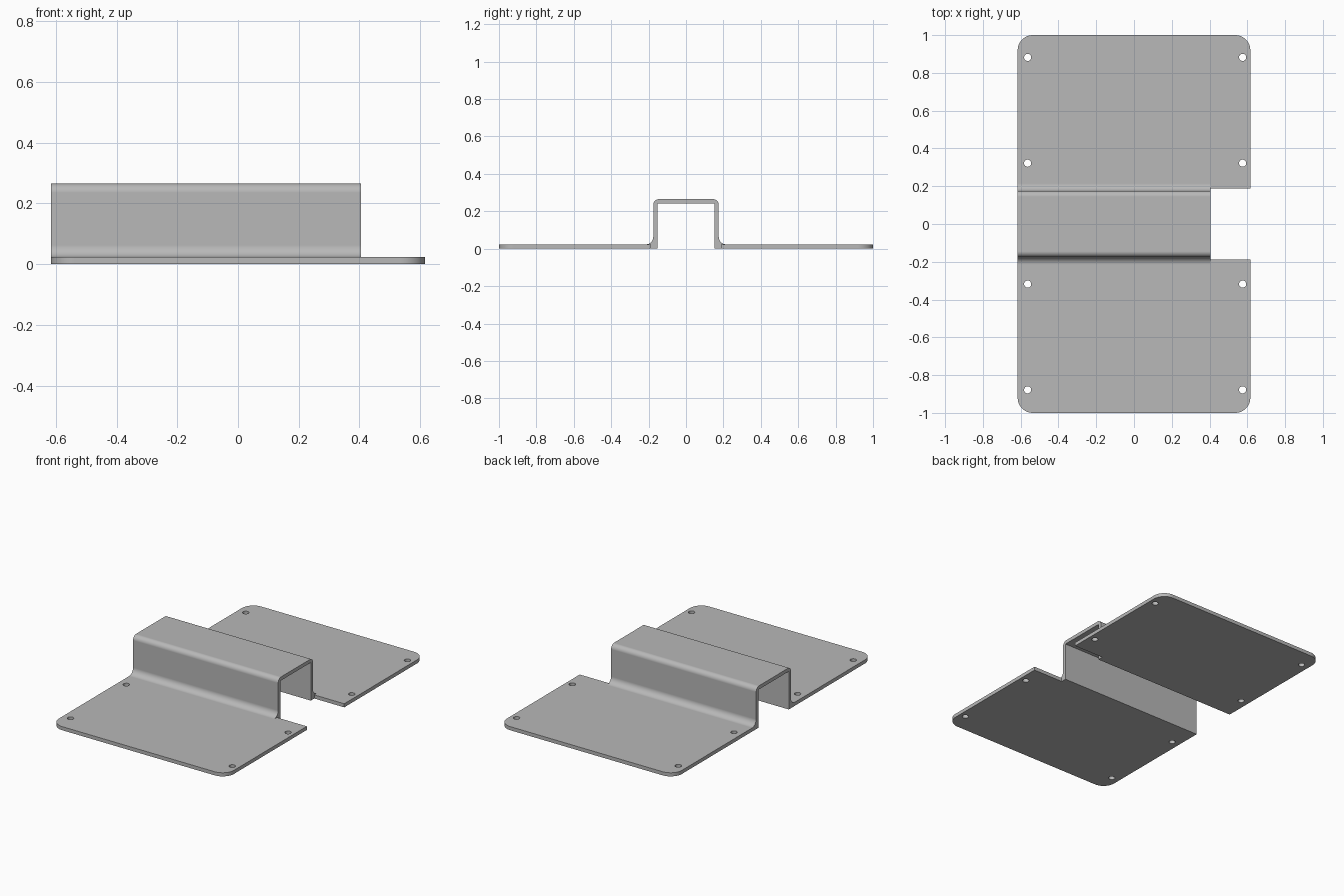
import bpy, bmesh
from math import sin, cos, radians
from mathutils import Vector

if "Cube" in bpy.data.objects:
    bpy.data.objects.remove(bpy.data.objects["Cube"])

HALF_X = 0.616      # half width of the plate
HAT_END = 0.405     # where the raised channel stops
THICK = 0.023       # sheet thickness
TOP = 0.265         # channel height
OUTER, INNER = 0.175, 0.153
NOTCH = 0.188       # half width of the notch


def arc(cx, cy, r, start, end, steps=10):
    angles = [radians(start + (end - start) * i / steps) for i in range(steps + 1)]
    return [(cx + r * cos(a), cy + r * sin(a)) for a in angles]


def prism(name, outline, offset):
    """Extrude a closed loop of 3D points along an offset."""
    bm = bmesh.new()
    face = bm.faces.new([bm.verts.new(p) for p in outline])
    extruded = bmesh.ops.extrude_face_region(bm, geom=[face], use_keep_orig=True)["geom"]
    bmesh.ops.translate(bm, vec=Vector(offset),
                        verts=[g for g in extruded if isinstance(g, bmesh.types.BMVert)])
    bmesh.ops.recalc_face_normals(bm, faces=bm.faces[:])
    mesh = bpy.data.meshes.new(name)
    bm.to_mesh(mesh)
    bm.free()
    obj = bpy.data.objects.new(name, mesh)
    bpy.context.collection.objects.link(obj)
    return obj


def upright(name, points, z0, z1):
    return prism(name, [(x, y, z0) for x, y in points], (0, 0, z1 - z0))


def rectangle(x0, x1, y):
    return [(x0, -y), (x1, -y), (x1, y), (x0, y)]


def boolean(target, cutter, operation):
    cutter.hide_render = True
    bpy.context.view_layer.objects.active = target
    mod = target.modifiers.new(cutter.name, "BOOLEAN")
    mod.object, mod.operation, mod.solver = cutter, operation, "EXACT"
    bpy.ops.object.modifier_apply(modifier=mod.name)
    bpy.data.objects.remove(cutter)


# Folded sheet cross-section, half drawn then mirrored
top_r, foot_r = 0.03, 0.04
half = arc(OUTER - top_r, TOP - top_r, top_r, 90, 0)
half += arc(OUTER + foot_r, THICK + foot_r, foot_r, 180, 270)
half += [(1.1, THICK), (1.1, 0), (INNER, 0), (INNER, TOP - THICK)]
section = half + [(-y, z) for y, z in reversed(half)]
bracket = prism("mounting_bracket", [(-0.7, y, z) for y, z in section], (1.4, 0, 0))

# Rounded outer outline
r = 0.08
outline = []
for sx, sy, start in ((1, 1, 0), (-1, 1, 90), (-1, -1, 180), (1, -1, 270)):
    outline += arc(sx * (HALF_X - r), sy * (1 - r), r, start, start + 90)
boolean(bracket, upright("outline_cutter", outline, -0.1, 0.5), "INTERSECT")

# End of the channel and the notch between the plates
boolean(bracket, upright("channel_cutter", rectangle(HAT_END, 0.8, 0.4), THICK, 0.5), "DIFFERENCE")
boolean(bracket, upright("notch_cutter", rectangle(HAT_END, 0.8, NOTCH), -0.1, 0.5), "DIFFERENCE")

# Screw holes in the plates
for x in (-0.563, 0.575):
    for y in (-0.878, -0.318, 0.322, 0.882):
        circle = arc(x, y, 0.019, 0, 360, 24)[:-1]
        boolean(bracket, upright("hole_cutter", circle, -0.1, 0.1), "DIFFERENCE")

# Material and shading
grey = bpy.data.materials.new("sheet_grey")
grey.use_nodes = True
colour = (0.48, 0.48, 0.48, 1)
grey.diffuse_color = colour
grey.node_tree.nodes["Principled BSDF"].inputs["Base Color"].default_value = colour
bracket.data.materials.clear()
bracket.data.materials.append(grey)
for poly in bracket.data.polygons:
    poly.material_index = 0

bpy.ops.object.select_all(action="DESELECT")
bracket.select_set(True)
bpy.context.view_layer.objects.active = bracket
bpy.ops.object.shade_smooth_by_angle(angle=radians(30))
weighted = bracket.modifiers.new("flat_face_normals", "WEIGHTED_NORMAL")
weighted.keep_sharp = True
